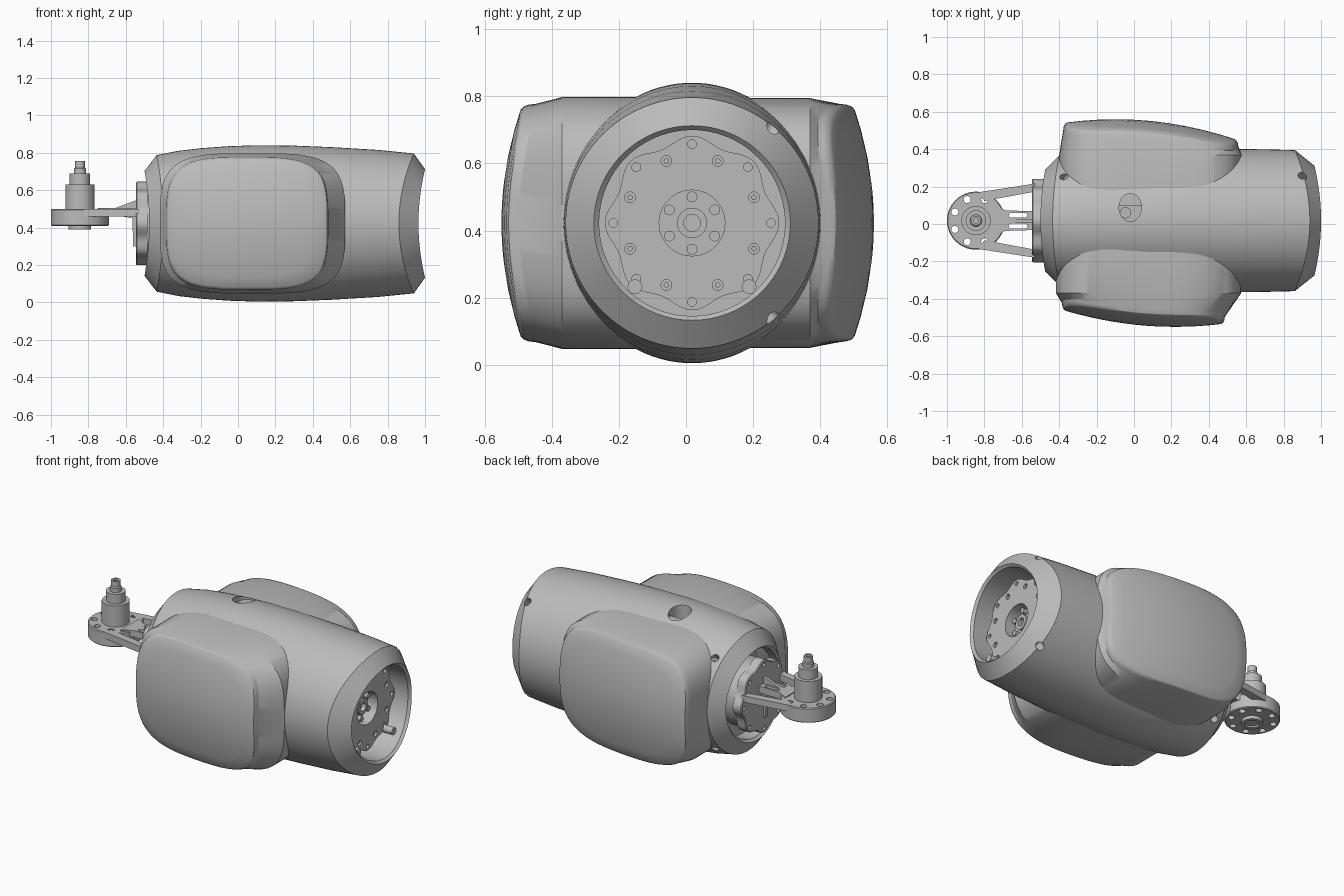
import bpy, bmesh, math
from math import sin, cos, pi

cube = bpy.data.objects.get("Cube")
if cube:
    bpy.data.objects.remove(cube, do_unlink=True)

grey = bpy.data.materials.new("plain grey")
grey.use_nodes = True
grey.diffuse_color = (0.5, 0.5, 0.5, 1)
grey.node_tree.nodes["Principled BSDF"].inputs["Base Color"].default_value = (0.5, 0.5, 0.5, 1)

CY, CZ = 0.018, 0.4225      # barrel axis
HX = -0.845                 # wrist hub centre


def angles(n):
    return [2 * pi * i / n for i in range(n)]


def finish(obj):
    obj.data.shade_smooth()
    obj.data.set_sharp_from_angle(angle=math.radians(28))


def loft(name, rings):
    """Skin a list of equal-length closed rings and cap both ends."""
    bm = bmesh.new()
    rows = [[bm.verts.new(p) for p in ring] for ring in rings]
    n = len(rows[0])
    for a, b in zip(rows, rows[1:]):
        for i in range(n):
            j = (i + 1) % n
            bm.faces.new((a[i], a[j], b[j], b[i]))
    bm.faces.new(rows[0])
    bm.faces.new(rows[-1])
    bmesh.ops.recalc_face_normals(bm, faces=bm.faces[:])
    mesh = bpy.data.meshes.new(name)
    bm.to_mesh(mesh)
    bm.free()
    mesh.materials.append(grey)
    obj = bpy.data.objects.new(name, mesh)
    bpy.context.collection.objects.link(obj)
    finish(obj)
    return obj


def turned_z(name, profile, x=HX, y=CY, n=40):
    """Turned part about a vertical axis, profile = (radius, z)."""
    return loft(name, [[(x + r * cos(t), y + r * sin(t), z) for t in angles(n)] for r, z in profile])


def turned_x(name, profile, y=CY, z=CZ, n=32, lobe=0.0):
    """Turned part about a lengthwise axis, with optional eight-lobed edge."""
    return loft(name, [[(x, y + (r + lobe * cos(8 * t)) * cos(t), z + (r + lobe * cos(8 * t)) * sin(t))
                        for t in angles(n)] for r, x in profile])


def slab(name, outline, z0, z1):
    return loft(name, [[(x, y, z) for x, y in outline] for z in (z0, z1)])


def cut(obj, cutters):
    """Subtract the cutters, then remove them."""
    for c in cutters:
        mod = obj.modifiers.new("cut", "BOOLEAN")
        mod.operation, mod.solver, mod.object = "DIFFERENCE", "EXACT", c
        c.hide_render = True
    deps = bpy.context.evaluated_depsgraph_get()
    mesh = bpy.data.meshes.new_from_object(obj.evaluated_get(deps))
    obj.modifiers.clear()
    obj.data = mesh
    for c in cutters:
        bpy.data.objects.remove(c, do_unlink=True)
    finish(obj)


def radial_hole(x, angle, r0, r1, radius):
    """Cutter pointing outward from the barrel axis."""
    c, s = cos(angle), sin(angle)
    return loft("hole_cutter", [[(x + radius * cos(t), CY + d * c - radius * sin(t) * s,
                                  CZ + d * s + radius * sin(t) * c) for t in angles(20)]
                                for d in (r0, r1)])


# Barrel: saddle-shaped ends, rows are (x at top, x at side, z radius, y radius)
rows = [(-.40, -.40, .265, .265), (-.485, -.462, .265, .26), (-.50, -.475, .28, .272),
        (-.435, -.40, .365, .348), (-.32, -.30, .388, .362), (-.2, -.2, .402, .372),
        (-.05, -.05, .413, .379), (.1, .1, .418, .382), (.3, .3, .416, .384),
        (.5, .5, .408, .384), (.75, .70, .393, .381), (.94, .86, .374, .377),
        (1.0, .965, .29, .293), (.985, .95, .277, .277), (.72, .72, .277, .277)]
barrel = loft("barrel", [[(xt + (xs - xt) * cos(t) ** 2, CY + ry * cos(t), CZ + rz * sin(t))
                          for t in angles(96)] for xt, xs, rz, ry in rows])
top_port = slab("port_cutter", [(-.02 + .06 * cos(t), .088 + .075 * sin(t)) for t in angles(32)], .62, 1.0)
screw_holes = [radial_hole(x, a * pi / 180, .31, .5, r)
               for x, r in ((.90, .024), (-.375, .022)) for a in (50, -50)]
cut(barrel, [top_port] + screw_holes)
turned_z("port_boss", [(.03, .6), (.03, .74)], -.045, .06, 24)


# Side pods: rounded-square lofts with a gently domed outer face
def pod(name, side, face, base, depth, peak, bend):
    def outline(cx, hw, hz, scale=1.0):
        pts = []
        for t in angles(96):
            c, s = cos(t), sin(t)
            r = scale * (abs(c) ** 3.8 + abs(s) ** 3.8) ** (-1 / 3.8)
            pts.append((cx + hw * r * c, CZ + hz * r * s))
        return pts

    def dome(x, z):
        return depth - bend * (x - peak) ** 2 - 0.5 * (z - CZ) ** 2

    rings = [[(x, side * y, z) for x, z in outline(*base)] for y in (.10, .37)]
    for scale, drop in ((1, .035), (.995, .018), (.98, .005), (.955, 0), (.8, 0), (.6, 0), (.4, 0), (.2, 0), (.05, 0)):
        rings.append([(x, side * (dome(x, z) - drop), z) for x, z in outline(*face, scale)])
    loft(name, rings)


pod("front_pod", -1, (.05, .435, .355), (.078, .495, .375), .55, .22, .25)
pod("back_pod", 1, (.09, .468, .355), (.09, .49, .372), .56, -.1, .26)


def ring_of(name, count, radius, offset, size, x0, x1):
    return [turned_x(name, [(size, x0), (size, x1)], CY + radius * cos(t + offset),
                     CZ + radius * sin(t + offset), 16) for t in angles(count)]


# End coupling inside the open end
coupling = turned_x("coupling_disc", [(.235, .72), (.248, .87)], n=128, lobe=.012)
cut(coupling, [turned_x("bore_cutter", [(.098, .80), (.098, .95)], n=48)]
    + ring_of("bolt_cutter", 8, .20, pi / 8, .016, .84, .9)
    + ring_of("bolt_cutter", 8, .235, 0, .013, .84, .9))
turned_x("coupling_collar", [(.045, .79), (.045, .84), (.025, .84), (.025, .815)])
ring_of("coupling_bolt", 6, .078, pi / 6, .016, .79, .83)
ring_of("coupling_screw", 8, .20, pi / 8, .008, .83, .862)
for side in (-1, 1):
    turned_x("inner_rod", [(.022, .70), (.022, .93)], CY + side * .17, CZ - .19, 16)

# Wrist flange in the other end
turned_x("flange_stem", [(.20, -.49), (.20, -.38)], n=48)
flange = turned_x("wrist_flange", [(.212, -.485), (.212, -.54), (.207, -.545)], n=128, lobe=.011)
cut(flange, ring_of("bolt_cutter", 8, .195, 0, .012, -.56, -.52))

# Wrist hub with a ring of holes
hub = turned_z("wrist_hub", [(.15, .41), (.155, .415), (.155, .495), (.15, .50)], n=64)
cut(hub, [turned_z("hole_cutter", [(.019, .38), (.019, .53)], HX + .122 * cos(t + pi / 8),
                   CY + .122 * sin(t + pi / 8), 16) for t in angles(8)])
turned_z("hub_underside", [(.04, .40), (.04, .39), (.06, .39), (.06, .42)])
turned_z("stepped_shaft", [(.078, .49), (.078, .63), (.055, .63), (.055, .69), (.032, .69),
                           (.032, .715), (.026, .72), (.026, .755), (.014, .755), (.014, .72)])

# Bracket between hub and flange
for side in (-1, 1):
    arm = [(-.83, .152), (-.53, .198), (-.53, .155), (-.80, .105)]
    slab("bracket_arm", [(x, CY + side * y) for x, y in arm], .46, .50)
spine = slab("bracket_spine", [(-.75, CY - .09), (-.69, CY - .055), (-.53, CY - .05),
                               (-.53, CY + .05), (-.69, CY + .055), (-.75, CY + .09)], .465, .505)
cut(spine, [slab("slot_cutter", [(-.62 + .05 * (1 if cos(t) > 0 else -1) * (abs(cos(t)) > .1) * .7
                                  + .015 * cos(t), CY + side * .029 + .013 * sin(t)) for t in angles(20)],
                 .44, .53) for side in (-1, 1)])
rib = [(-.67, .50), (-.535, .55), (-.535, .30), (-.56, .30), (-.565, .45), (-.67, .47)]
loft("bracket_rib", [[(x, CY + y, z) for x, z in rib] for y in (-.009, .009)])
